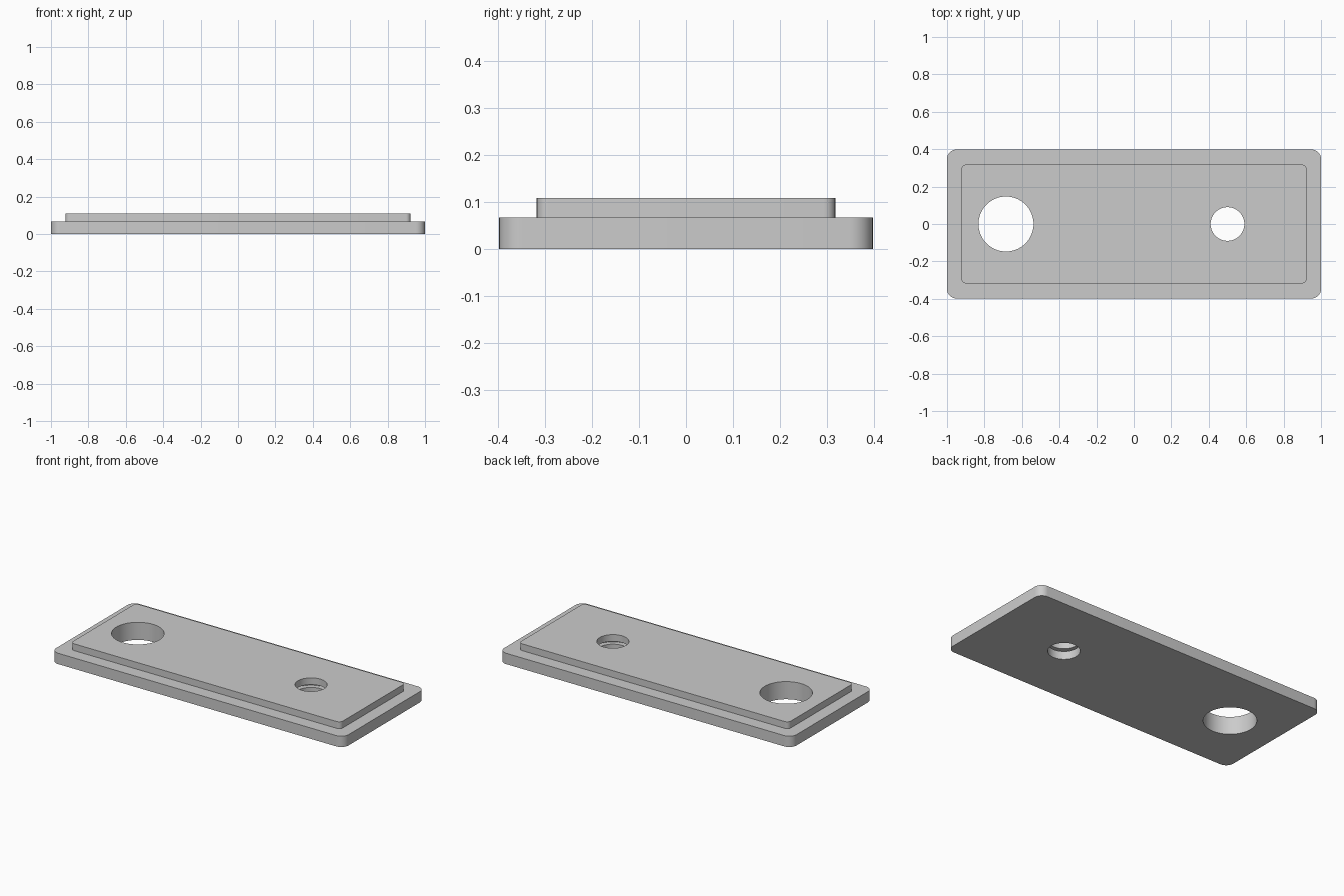
import bpy
import bmesh
import math

if "Cube" in bpy.data.objects:
    bpy.data.objects.remove(bpy.data.objects["Cube"], do_unlink=True)

grey = bpy.data.materials.new("plain grey")
grey.use_nodes = True
colour = (0.6, 0.6, 0.6, 1)
grey.diffuse_color = colour
grey.node_tree.nodes["Principled BSDF"].inputs["Base Color"].default_value = colour

BASE_TOP, PANEL_TOP = 0.067, 0.109
BIG_X, SMALL_X = -0.685, 0.5
BIG_R, SMALL_R, GROOVE_R = 0.147, 0.09, 0.12


def drill(plate, x, radius, low, high):
    """Cut a round hole through the plate between two heights."""
    bpy.ops.mesh.primitive_cylinder_add(vertices=64, radius=radius, depth=high - low,
                                        location=(x, 0, (low + high) / 2))
    cutter = bpy.context.object
    cutter.hide_render = True
    cut = plate.modifiers.new("hole", 'BOOLEAN')
    cut.operation, cut.solver, cut.object = 'DIFFERENCE', 'EXACT', cutter
    bpy.context.view_layer.objects.active = plate
    bpy.ops.object.modifier_apply(modifier=cut.name)
    bpy.data.objects.remove(cutter, do_unlink=True)


def rounded_plate(name, length, width, low, high, corner, holes):
    """Box with rounded upright corners and drilled holes."""
    bm = bmesh.new()
    bmesh.ops.create_cube(bm, size=1)
    for v in bm.verts:
        v.co = (v.co.x * length, v.co.y * width, low + (v.co.z + 0.5) * (high - low))
    upright = [e for e in bm.edges if abs(e.verts[0].co.z - e.verts[1].co.z) > 0.01]
    bmesh.ops.bevel(bm, geom=upright, offset=corner, offset_type='OFFSET',
                    segments=8, profile=0.5, affect='EDGES')
    mesh = bpy.data.meshes.new(name)
    bm.to_mesh(mesh)
    bm.free()
    plate = bpy.data.objects.new(name, mesh)
    bpy.context.collection.objects.link(plate)
    mesh.materials.append(grey)
    for hole in holes:
        drill(plate, *hole)
    bpy.ops.object.select_all(action='DESELECT')
    plate.select_set(True)
    bpy.context.view_layer.objects.active = plate
    bpy.ops.object.shade_smooth_by_angle(angle=math.radians(30))
    return plate


# Lower plate, with a wider recess around the small hole under the panel
rounded_plate("base_plate", 2.0, 0.796, 0, BASE_TOP, 0.05,
              [(BIG_X, BIG_R, -0.1, 0.2), (SMALL_X, SMALL_R, -0.1, 0.2),
               (SMALL_X, GROOVE_R, 0.05, 0.2)])

# Raised panel on top
rounded_plate("raised_panel", 1.845, 0.636, BASE_TOP, PANEL_TOP, 0.025,
              [(BIG_X, BIG_R, -0.1, 0.2), (SMALL_X, SMALL_R, -0.1, 0.2)])
